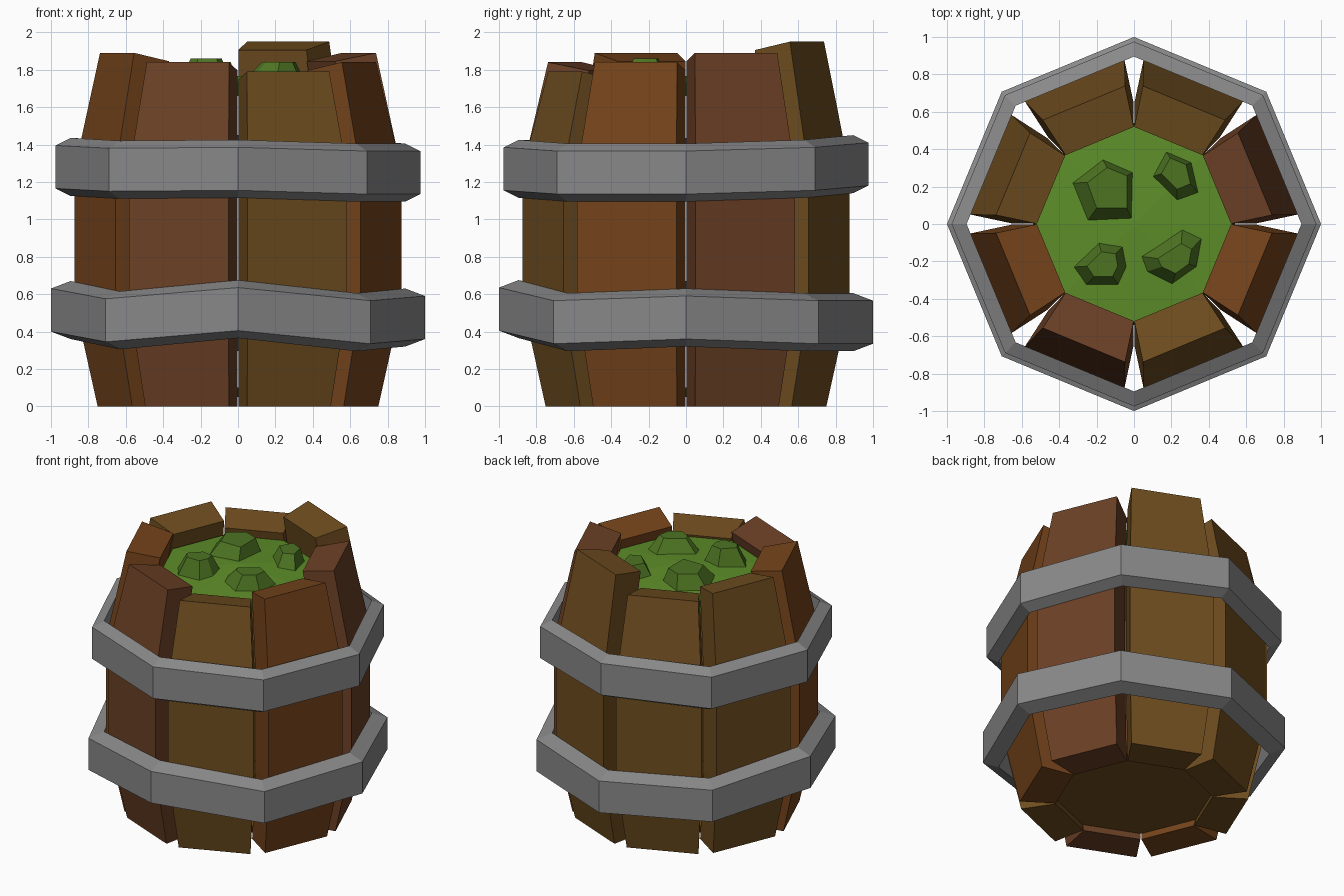
import bpy, bmesh
from math import sin, cos, radians
from mathutils import Vector

if "Cube" in bpy.data.objects:
    bpy.data.objects.remove(bpy.data.objects["Cube"])


def material(name, rgb):
    m = bpy.data.materials.new(name)
    m.diffuse_color = (*rgb, 1)
    m.use_nodes = True
    m.node_tree.nodes["Principled BSDF"].inputs["Base Color"].default_value = m.diffuse_color
    return m


GOLD = material("golden_wood", (0.16, 0.075, 0.014))
ORANGE = material("orange_wood", (0.18, 0.058, 0.011))
RED = material("red_brown_wood", (0.15, 0.052, 0.019))
GREEN = material("green_slime", (0.11, 0.27, 0.022))
DARK_GREEN = material("dark_green_slime", (0.075, 0.175, 0.016))


def loft(name, rings, mat=None, closed=False):
    """Skin equal-sized rings of points; cap the ends or join them in a loop."""
    bm = bmesh.new()
    vs = [[bm.verts.new(p) for p in ring] for ring in rings]
    n = len(vs[0])
    pairs = list(zip(vs, vs[1:]))
    if closed:
        pairs.append((vs[-1], vs[0]))
    else:
        bm.faces.new(vs[0])
        bm.faces.new(vs[-1])
    for a, b in pairs:
        for i in range(n):
            j = (i + 1) % n
            bm.faces.new((a[i], a[j], b[j], b[i]))
    bmesh.ops.recalc_face_normals(bm, faces=bm.faces)
    me = bpy.data.meshes.new(name)
    bm.to_mesh(me)
    bm.free()
    ob = bpy.data.objects.new(name, me)
    bpy.context.collection.objects.link(ob)
    if mat:
        me.materials.append(mat)
    return ob


def octagon(r, z):
    return [(r * cos(radians(45 * i)), r * sin(radians(45 * i)), z) for i in range(8)]


# Staves: bowed planks with inward-sloping tops of differing height
def stave(index, top, mat):
    a = radians(22.5 + 45 * index)
    out, side = Vector((cos(a), sin(a), 0)), Vector((-sin(a), cos(a), 0))
    # inner distance, inner half width, outer distance, outer half width, z inner, z outer
    levels = [(0.48, 0.195, 0.712, 0.242, 0, 0),
              (0.60, 0.246, 0.828, 0.288, 0.56, 0.56),
              (0.60, 0.246, 0.828, 0.288, 1.26, 1.26),
              (0.48, 0.197, 0.70, 0.238, top - 0.045, top)]
    rings = []
    for ri, wi, ro, wo, zi, zo in levels:
        rings.append([out * r + side * w + Vector((0, 0, z)) for r, w, z in
                      ((ri, -wi, zi), (ro, -wo, zo), (ro, wo, zo), (ri, wi, zi))])
    loft(f"stave_{index + 1}", rings, mat)


for i, (top, mat) in enumerate([(1.89, RED), (1.95, GOLD), (1.83, GOLD), (1.88, GOLD),
                                (1.89, ORANGE), (1.84, RED), (1.79, GOLD), (1.84, ORANGE)]):
    stave(i, top, mat)


# Metal hoops: uneven octagonal rings with bevelled section
def hoop(name, radius, heights):
    rings = []
    for i, h in enumerate(heights):
        c, s = cos(radians(45 * i)), sin(radians(45 * i))
        rings.append([(r * c, r * s, h + z) for r, z in
                      ((radius, -0.115), (radius, 0.115), (0.895, 0.155), (0.895, -0.155))])
    ob = loft(name, rings, closed=True)
    ob.data.materials.append(material(name + "_grey", (0.25, 0.25, 0.25)))


hoop("lower_hoop", 1.0, [0.475, 0.45, 0.45, 0.46, 0.515, 0.46, 0.52, 0.45])
hoop("upper_hoop", 0.975, [1.25, 1.27, 1.295, 1.27, 1.28, 1.265, 1.27, 1.25])

# Recessed bottom and slime surface with a low dome
loft("barrel_bottom", [octagon(0.53, 0.05), octagon(0.54, 0.1)], GOLD)
loft("slime", [octagon(0.54, 1.66), octagon(0.525, 1.73), octagon(0.02, 1.765)], GREEN)


# Slime lumps: irregular frustums
def lump(name, base, top, scale, shift):
    c = Vector((sum(p[0] for p in base), sum(p[1] for p in base))) / len(base)
    upper = [c + Vector(shift) + (Vector(p) - c) * scale for p in base]
    loft(name, [[(x, y, 1.72) for x, y in base], [(p.x, p.y, top) for p in upper]], DARK_GREEN)


lump("lump_back_left", [(-.34, .22), (-.17, .35), (0, .28), (0, 0), (-.26, 0)], 1.84, 0.62, (.02, .02))
lump("lump_back_right", [(.09, .25), (.17, .39), (.31, .33), (.35, .16), (.23, .11)], 1.83, 0.6, (0, .02))
lump("lump_front_left", [(-.33, -.23), (-.19, -.09), (-.05, -.11), (-.03, -.23), (-.08, -.33), (-.26, -.33)],
     1.86, 0.55, (0, 0))
lump("lump_front_right", [(.01, -.17), (.26, -.01), (.37, -.07), (.34, -.23), (.2, -.33), (.05, -.26)],
     1.84, 0.5, (.02, -.01))
